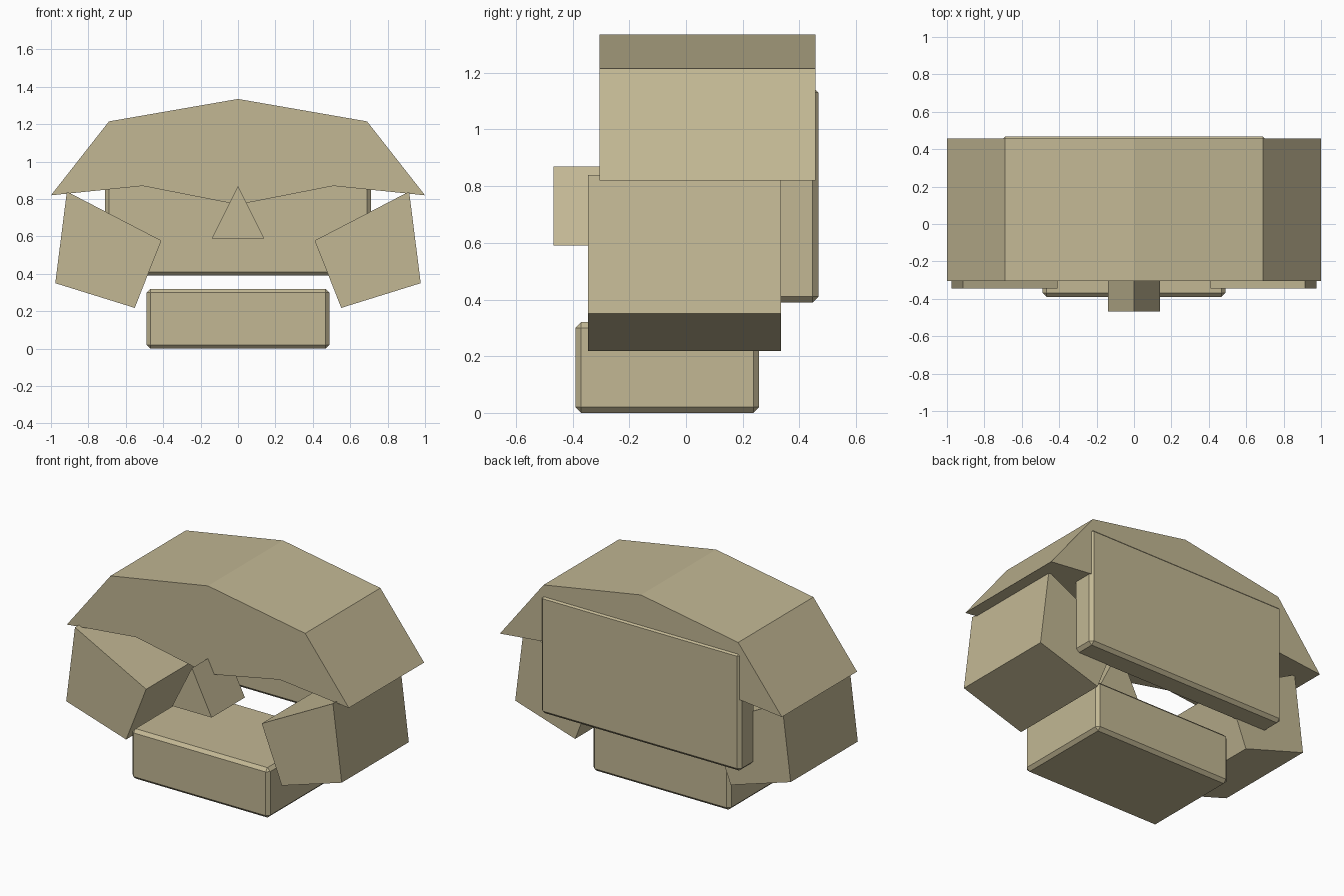
import bpy, bmesh

if "Cube" in bpy.data.objects:
    bpy.data.objects.remove(bpy.data.objects["Cube"])

mat = bpy.data.materials.new("sandy tan")
mat.diffuse_color = (0.54, 0.475, 0.295, 1)
mat.use_nodes = True
mat.node_tree.nodes["Principled BSDF"].inputs["Base Color"].default_value = mat.diffuse_color


def finish(name, bm):
    bmesh.ops.recalc_face_normals(bm, faces=bm.faces)
    mesh = bpy.data.meshes.new(name)
    bm.to_mesh(mesh)
    bm.free()
    mesh.materials.append(mat)
    obj = bpy.data.objects.new(name, mesh)
    bpy.context.collection.objects.link(obj)
    return obj


def prism(name, profile, y0, y1):
    """Extrude an x-z profile from y0 to y1."""
    bm = bmesh.new()
    face = bm.faces.new([bm.verts.new((x, y0, z)) for x, z in profile])
    ext = bmesh.ops.extrude_face_region(bm, geom=[face])
    verts = [v for v in ext["geom"] if isinstance(v, bmesh.types.BMVert)]
    bmesh.ops.translate(bm, verts=verts, vec=(0, y1 - y0, 0))
    return finish(name, bm)


def block(name, half_width, y0, y1, z0, z1, bevel=0.02):
    """Box with chamfered edges."""
    bm = bmesh.new()
    bmesh.ops.create_cube(bm, size=1)
    bmesh.ops.scale(bm, verts=bm.verts, vec=(2 * half_width, y1 - y0, z1 - z0))
    bmesh.ops.translate(bm, verts=bm.verts, vec=(0, (y0 + y1) / 2, (z0 + z1) / 2))
    obj = finish(name, bm)
    mod = obj.modifiers.new("chamfer", "BEVEL")
    mod.width = bevel
    mod.segments = 1
    return obj


# Faceted cap with overhanging sides and a dipped brow
right = [(0.69, 1.215), (1.0, 0.82), (0.51, 0.87)]
left = [(-x, z) for x, z in reversed(right)]
prism("cap", [(0, 1.335)] + right + [(0, 0.77)] + left, -0.305, 0.457)

# Slanted cheek guards, mirrored
cheek = [(0.915, 0.84), (0.977, 0.35), (0.552, 0.218), (0.41, 0.578)]
for side, s in (("right", 1), ("left", -1)):
    prism("cheek_" + side, [(s * x, z) for x, z in cheek], -0.345, 0.335)

# Wedge nose
prism("nose", [(0, 0.87), (0.14, 0.59), (-0.14, 0.59)], -0.467, -0.13)

# Jaw block and rear plate
block("jaw", 0.488, -0.39, 0.258, 0.0, 0.32)
block("rear_plate", 0.71, 0.31, 0.467, 0.39, 1.15)
